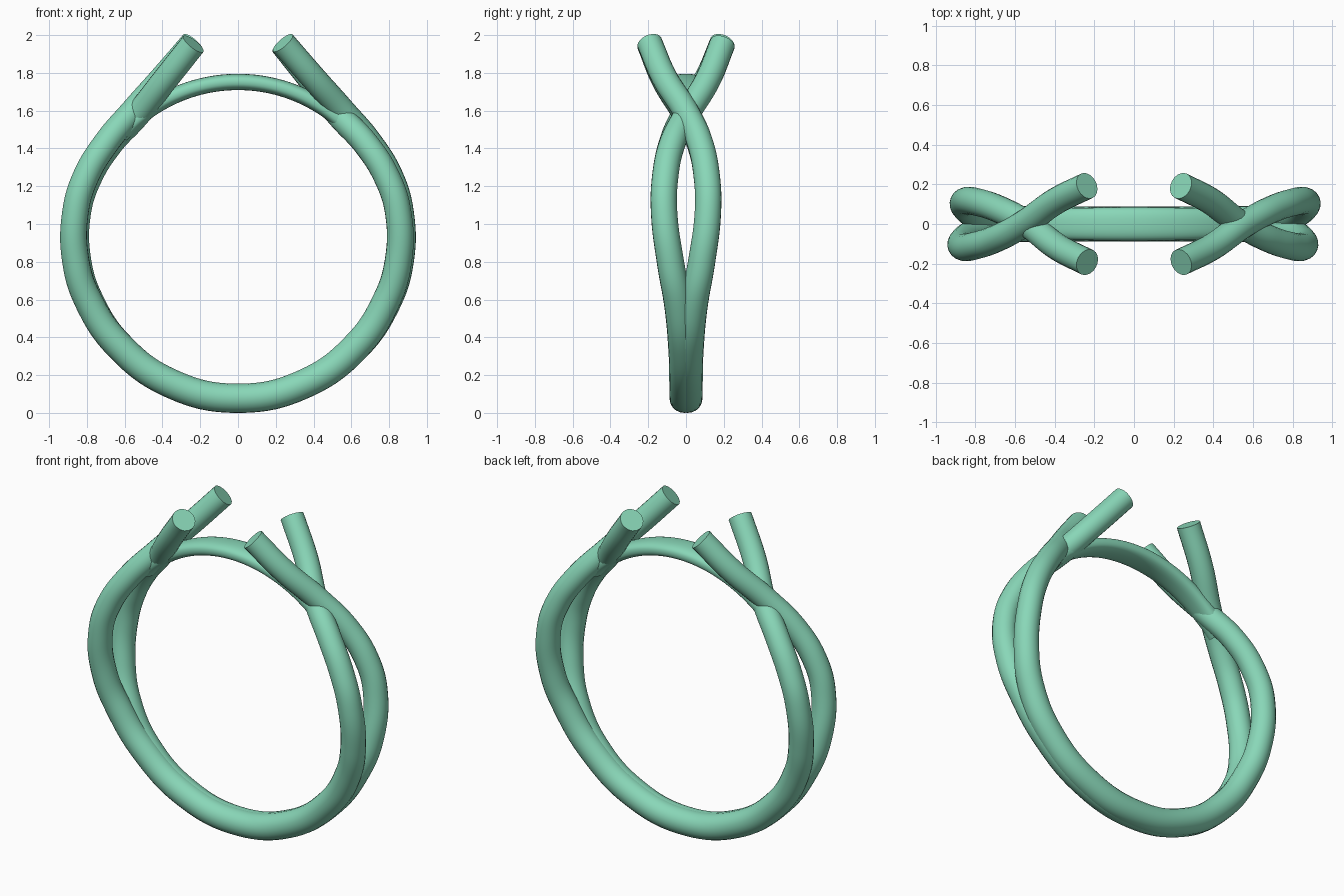
import bpy, bmesh, math

if "Cube" in bpy.data.objects:
    bpy.data.objects.remove(bpy.data.objects["Cube"])

CZ = 0.93  # ring centre height

# side path: angle above horizontal, over radius, under radius, y offset, tube radius
SIDE = [
    (77, 1.056, 1.050, -0.193, 0.068),
    (65, 0.935, 0.918, -0.115, 0.068),
    (50, 0.868, 0.838, 0.000, 0.068),
    (36, 0.858, 0.838, 0.073, 0.069),
    (22, 0.867, 0.850, 0.110, 0.070),
    (9, 0.871, 0.858, 0.116, 0.070),
    (-9, 0.868, 0.858, 0.082, 0.072),
    (-24, 0.860, 0.854, 0.042, 0.075),
    (-42, 0.853, 0.852, 0.018, 0.077),
    (-65, 0.852, 0.852, 0.011, 0.0775),
]


def polar(deg, r, y, sign):
    a = math.radians(deg)
    return (sign * r * math.cos(a), y, CZ + r * math.sin(a))


def smooth(ob):
    bpy.ops.object.select_all(action='DESELECT')
    ob.select_set(True)
    bpy.context.view_layer.objects.active = ob
    bpy.ops.object.shade_smooth_by_angle(angle=math.radians(40))


def strand(name, flip):
    # one wire: over the crossing on one side, round the base, under on the other
    pts = [(polar(d, o, y, 1), r) for d, o, u, y, r in SIDE]
    pts.append(((0, 0.01, CZ - 0.8525), 0.0775))
    pts += [(polar(d, u, y, -1), r) for d, o, u, y, r in reversed(SIDE)]
    cu = bpy.data.curves.new(name + "_path", 'CURVE')
    cu.dimensions = '3D'
    cu.resolution_u = 10
    cu.bevel_depth = 1.0
    cu.bevel_resolution = 8
    cu.use_fill_caps = True
    sp = cu.splines.new('BEZIER')
    sp.bezier_points.add(len(pts) - 1)
    for bp, (p, r) in zip(sp.bezier_points, pts):
        bp.co = (p[0] * flip, p[1] * flip, p[2])
        bp.radius = r
        bp.handle_left_type = bp.handle_right_type = 'AUTO'
    tmp = bpy.data.objects.new(name + "_path", cu)
    bpy.context.collection.objects.link(tmp)
    dg = bpy.context.evaluated_depsgraph_get()
    me = bpy.data.meshes.new_from_object(tmp.evaluated_get(dg))
    bpy.data.objects.remove(tmp)
    # weld the end caps to the tube and face everything outward
    bm = bmesh.new()
    bm.from_mesh(me)
    bmesh.ops.remove_doubles(bm, verts=bm.verts, dist=1e-5)
    bmesh.ops.recalc_face_normals(bm, faces=bm.faces)
    bm.to_mesh(me)
    bm.free()
    ob = bpy.data.objects.new(name, me)
    bpy.context.collection.objects.link(ob)
    return ob


def rail(name):
    # thin rounded arch across the top, ends buried in the strand crossings
    bm = bmesh.new()
    n, k, rings = 48, 28, []
    for i in range(n + 1):
        t = 2 * i / n - 1
        a = math.radians(90 - 49 * t)
        w = 0.084 - 0.018 * t * t
        ring = []
        for j in range(k):
            b = 2 * math.pi * j / k
            c, s = math.cos(b), math.sin(b)
            y = w * math.copysign(abs(c) ** 0.8, c)
            r = 0.822 + 0.043 * math.copysign(abs(s) ** 0.8, s)
            ring.append(bm.verts.new((r * math.cos(a), y, CZ + r * math.sin(a))))
        rings.append(ring)
    for p, q in zip(rings, rings[1:]):
        for j in range(k):
            m = (j + 1) % k
            bm.faces.new((p[j], p[m], q[m], q[j]))
    bm.faces.new(rings[0])
    bm.faces.new(rings[-1])
    bmesh.ops.recalc_face_normals(bm, faces=bm.faces)
    me = bpy.data.meshes.new(name)
    bm.to_mesh(me)
    bm.free()
    ob = bpy.data.objects.new(name, me)
    bpy.context.collection.objects.link(ob)
    return ob


mat = bpy.data.materials.new("green_wax")
mat.diffuse_color = (0.25, 0.68, 0.48, 1)
mat.use_nodes = True
mat.node_tree.nodes["Principled BSDF"].inputs["Base Color"].default_value = mat.diffuse_color

for part in (strand("back_strand", 1), strand("front_strand", -1), rail("top_rail")):
    part.data.materials.clear()
    part.data.materials.append(mat)
    smooth(part)
